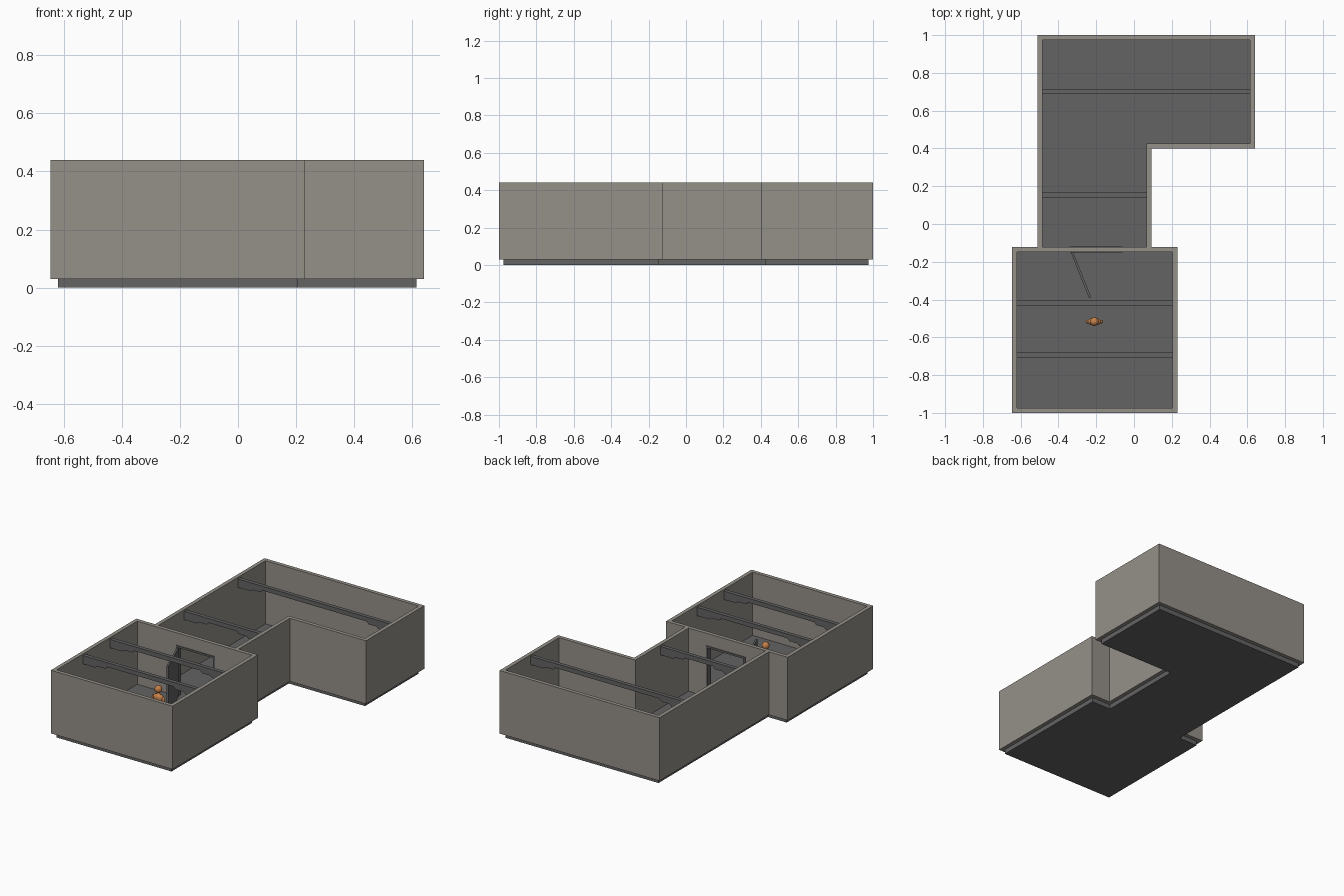
import bpy, bmesh, math
from mathutils import Vector

cube = bpy.data.objects.get("Cube")
if cube:
    bpy.data.objects.remove(cube, do_unlink=True)


def material(name, rgb):
    m = bpy.data.materials.new(name)
    m.use_nodes = True
    m.diffuse_color = (*rgb, 1)
    m.node_tree.nodes["Principled BSDF"].inputs["Base Color"].default_value = (*rgb, 1)
    return m


STONE = material("warm grey wall", (0.30, 0.28, 0.25))
DARK = material("dark grey", (0.125, 0.125, 0.125))
ORANGE = material("orange", (0.56, 0.22, 0.07))

FLOOR, TOP, THICK = 0.03, 0.44, 0.025


def finish(name, bm, mat, smooth=False):
    bmesh.ops.recalc_face_normals(bm, faces=bm.faces)
    mesh = bpy.data.meshes.new(name)
    bm.to_mesh(mesh)
    bm.free()
    mesh.materials.append(mat)
    for p in mesh.polygons:
        p.use_smooth = smooth
    ob = bpy.data.objects.new(name, mesh)
    bpy.context.collection.objects.link(ob)
    return ob


def prism(name, points, direction, mat):
    """Extrude a flat outline of 3D points along a direction."""
    bm = bmesh.new()
    face = bm.faces.new([bm.verts.new(p) for p in points])
    new = bmesh.ops.extrude_face_region(bm, geom=[face])["geom"]
    verts = [v for v in new if isinstance(v, bmesh.types.BMVert)]
    bmesh.ops.translate(bm, verts=verts, vec=direction)
    return finish(name, bm, mat)


def box(name, x0, x1, y0, y1, z0, z1, mat):
    pts = [(x0, y0, z0), (x1, y0, z0), (x1, y1, z0), (x0, y1, z0)]
    return prism(name, pts, (0, 0, z1 - z0), mat)


def wall(name, path):
    """Mitred wall standing to the right of an open outer path."""
    pts = [Vector(p) for p in path]
    inner = []
    for i, p in enumerate(pts):
        sides = []
        if i > 0:
            sides.append((p - pts[i - 1]).normalized())
        if i < len(pts) - 1:
            sides.append((pts[i + 1] - p).normalized())
        inner.append(p + sum((Vector((d.y, -d.x)) for d in sides), Vector((0, 0))) * THICK)
    loop = [(p.x, p.y, FLOOR) for p in pts + inner[::-1]]
    return prism(name, loop, (0, 0, TOP - FLOOR), STONE)


# Walls: the front room starts and ends at its doorway
DOOR_L, DOOR_R, DOOR_Z = -0.34, -0.06, 0.36
AX0, AX1, AY1 = -0.645, 0.23, -0.123
wall("front_room_wall", [(DOOR_R, AY1), (AX1, AY1), (AX1, -1), (AX0, -1),
                         (AX0, AY1), (DOOR_L, AY1)][::-1][::-1])
box("door_lintel", DOOR_L, DOOR_R, AY1 - THICK, AY1, DOOR_Z, TOP, STONE)
wall("back_room_wall", [(-0.51, AY1), (-0.51, 1), (0.64, 1), (0.64, 0.4),
                        (0.092, 0.4), (0.092, AY1)])

# Floor slabs
box("front_floor", AX0 + THICK, AX1 - THICK, -0.975, -0.148, 0, FLOOR, DARK)
outline = [(-0.485, -0.148), (0.067, -0.148), (0.067, 0.425), (0.615, 0.425),
           (0.615, 0.975), (-0.485, 0.975)]
prism("back_floor", [(x, y, 0) for x, y in outline], (0, 0, FLOOR), DARK)

# Ceiling beams with stepped brackets at both ends
beams = [("first", -0.62, 0.205, -0.693), ("second", -0.62, 0.205, -0.418),
         ("third", -0.485, 0.067, 0.153), ("fourth", -0.485, 0.615, 0.703)]
for name, x0, x1, y in beams:
    steps = [(0, 0.43), (0, 0.375), (0.09, 0.375), (0.105, 0.387), (0.16, 0.387), (0.175, 0.402)]
    left = [(x0 + a, z) for a, z in steps]
    right = [(x1 - a, z) for a, z in reversed(steps)]
    prism(name + "_beam", [(x, y - 0.0125, z) for x, z in left + right], (0, 0.025, 0), DARK)

# Door frame and open door
FY0, FY1 = AY1 - THICK - 0.004, AY1 + 0.004
box("door_frame_left", DOOR_L, DOOR_L + 0.012, FY0, FY1, FLOOR, DOOR_Z, DARK)
box("door_frame_right", DOOR_R - 0.012, DOOR_R, FY0, FY1, FLOOR, DOOR_Z, DARK)
box("door_frame_top", DOOR_L, DOOR_R, FY0, FY1, DOOR_Z - 0.012, DOOR_Z, DARK)
leaf = box("door_leaf", 0, 0.258, -0.006, 0.006, FLOOR + 0.003, DOOR_Z - 0.014, DARK)
leaf.location = (-0.328, -0.15, 0)
leaf.rotation_euler.z = math.atan2(-0.24, 0.095)

# Standing figure
FX, FY = -0.21, -0.517


def lathe(name, profile, depth, x=FX, sides=16):
    bm = bmesh.new()
    rings = []
    for r, z in profile:
        angles = [math.tau * i / sides for i in range(sides)]
        rings.append([bm.verts.new((x + r * math.cos(a), FY + r * depth * math.sin(a), z))
                      for a in angles])
    for lo, hi in zip(rings, rings[1:]):
        for i in range(sides):
            j = (i + 1) % sides
            bm.faces.new((lo[i], lo[j], hi[j], hi[i]))
    bm.faces.new(rings[0])
    bm.faces.new(rings[-1])
    return finish(name, bm, ORANGE, True)


bm = bmesh.new()
bmesh.ops.create_uvsphere(bm, u_segments=16, v_segments=10, radius=0.023)
bmesh.ops.translate(bm, verts=bm.verts, vec=(FX, FY, 0.25))
finish("figure_head", bm, ORANGE, True)
lathe("figure_torso", [(0.026, 0.12), (0.024, 0.15), (0.034, 0.19), (0.036, 0.205),
                       (0.026, 0.214), (0.01, 0.219), (0.009, 0.235)], 0.55)
for side, s in (("right", -1), ("left", 1)):
    lathe(side + "_leg", [(0.010, FLOOR), (0.011, 0.07), (0.015, 0.125)], 1, FX + s * 0.014, 10)
    lathe(side + "_arm", [(0.006, 0.115), (0.008, 0.16), (0.010, 0.195), (0.004, 0.207)], 1,
          FX + s * 0.036, 10)
